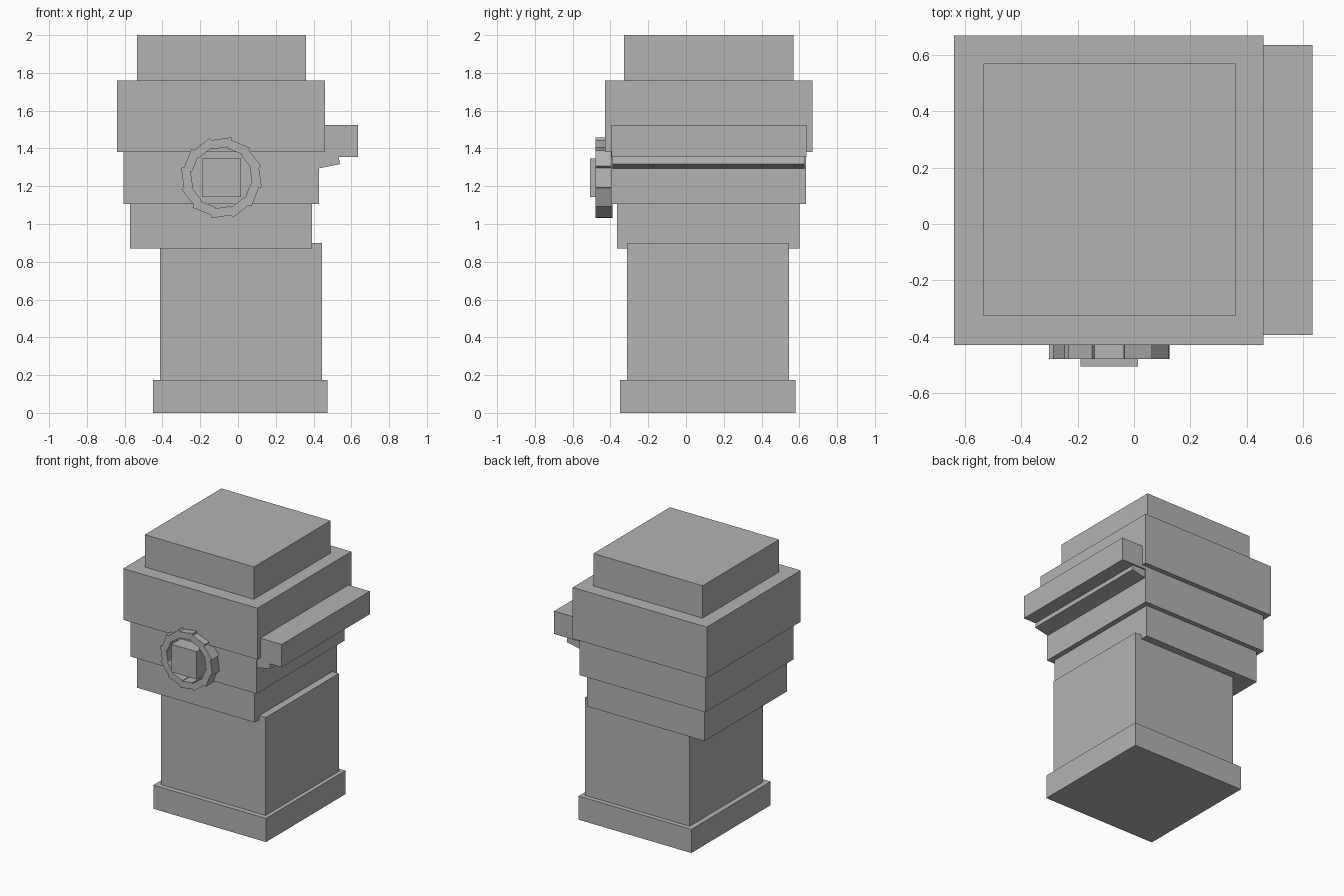
import bpy
import math
from mathutils import Matrix, Vector

if "Cube" in bpy.data.objects:
    bpy.data.objects.remove(bpy.data.objects["Cube"])

grey = bpy.data.materials.new("plain_grey")
grey.diffuse_color = (0.45, 0.45, 0.45, 1)
grey.use_nodes = True
grey.node_tree.nodes["Principled BSDF"].inputs["Base Color"].default_value = grey.diffuse_color


def mesh_object(name, verts, faces):
    mesh = bpy.data.meshes.new(name)
    mesh.from_pydata(verts, [], faces)
    mesh.materials.append(grey)
    obj = bpy.data.objects.new(name, mesh)
    bpy.context.collection.objects.link(obj)
    return obj


def prism(name, profile, y0, y1):
    """Extrude an anticlockwise (x, z) profile from y0 back to y1."""
    n = len(profile)
    verts = [(x, y, z) for y in (y0, y1) for x, z in profile]
    faces = [tuple(range(n)), tuple(reversed(range(n, 2 * n)))]
    faces += [(i, i + n, (i + 1) % n + n, (i + 1) % n) for i in range(n)]
    return mesh_object(name, verts, faces)


def box(name, x0, x1, y0, y1, z0, z1):
    return prism(name, [(x0, z0), (x1, z0), (x1, z1), (x0, z1)], y0, y1)


# Stacked square tower
box("base", -0.45, 0.475, -0.35, 0.58, 0, 0.175)
box("shaft", -0.412, 0.445, -0.312, 0.545, 0.175, 0.90)
box("lower_collar", -0.573, 0.392, -0.365, 0.60, 0.87, 1.105)
box("middle_collar", -0.605, 0.43, -0.397, 0.635, 1.105, 1.38)
box("upper_block", -0.64, 0.46, -0.43, 0.67, 1.38, 1.76)
box("cap", -0.535, 0.36, -0.327, 0.57, 1.76, 2.0)

# Side ledge with a slanted strip below it
box("side_ledge", 0.43, 0.635, -0.395, 0.637, 1.355, 1.525)
prism("ledge_support", [(0.42, 1.293), (0.54, 1.317), (0.532, 1.36), (0.42, 1.36)],
      -0.39, 0.627)

# Front dial: square button inside a ring of twelve overlapping blocks
CX, CZ = -0.088, 1.245
box("dial_button", CX - 0.103, CX + 0.103, -0.507, -0.39, CZ - 0.103, CZ + 0.103)
for i in range(12):
    angle = math.radians(30 * i)
    turn = Matrix.Rotation(angle, 2)
    tilt = Matrix.Rotation(math.radians(8), 2)
    corners = [(-0.024, -0.056), (0.024, -0.056), (0.024, 0.056), (-0.024, 0.056)]
    profile = []
    for c in corners:
        p = turn @ (tilt @ Vector(c) + Vector((0.182, 0)))
        profile.append((CX + p.x, CZ + p.y))
    prism(f"dial_ring_block_{i + 1}", profile, -0.48, -0.39)
